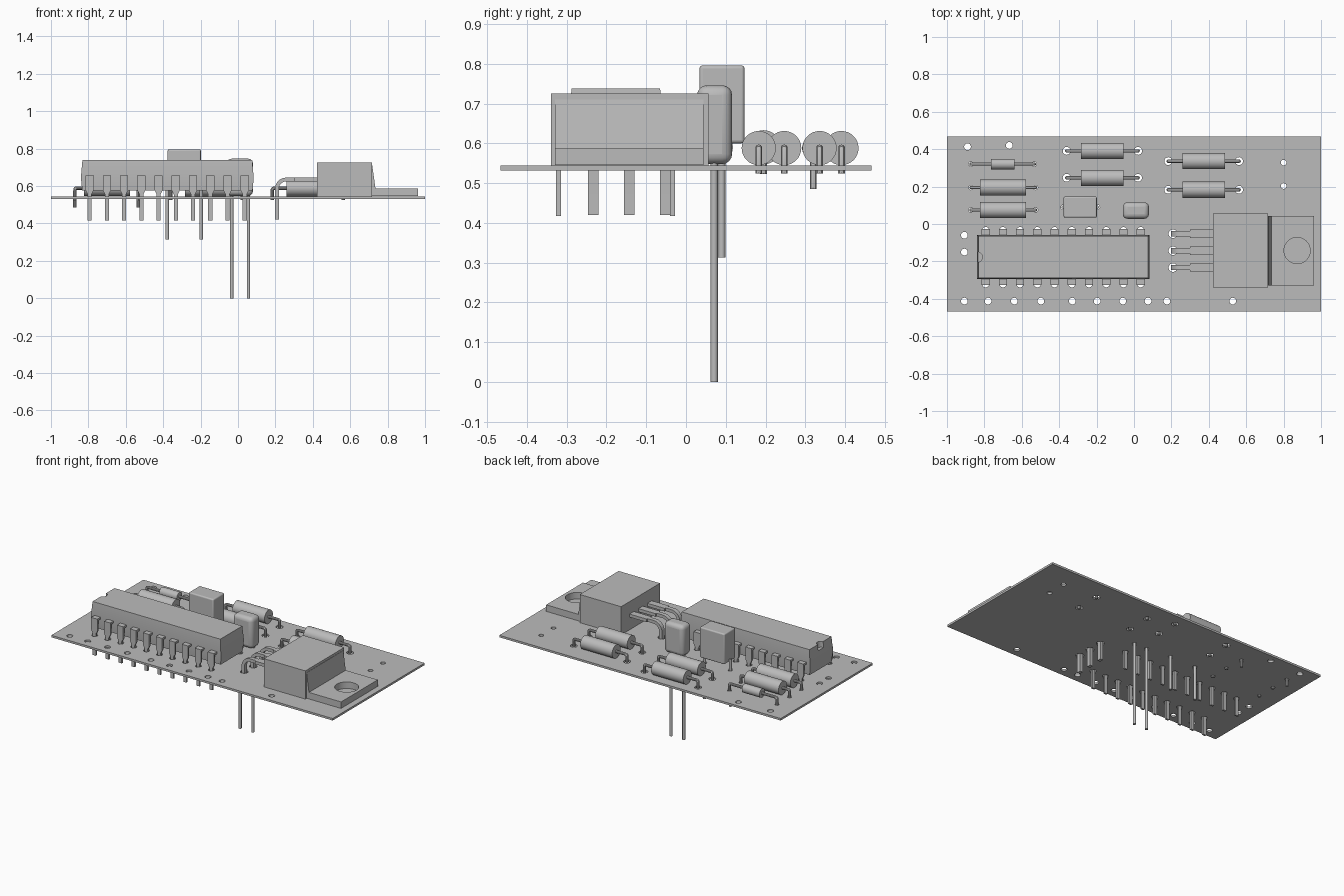
import bpy, bmesh, math
from mathutils import Matrix, Vector

cube = bpy.data.objects.get("Cube")
if cube:
    bpy.data.objects.remove(cube)

grey = bpy.data.materials.new("plain grey")
grey.use_nodes = True
GREY = (0.5, 0.5, 0.5, 1)
grey.diffuse_color = GREY
grey.node_tree.nodes["Principled BSDF"].inputs["Base Color"].default_value = GREY


def finish(name, bm):
    bmesh.ops.recalc_face_normals(bm, faces=bm.faces)
    mesh = bpy.data.meshes.new(name)
    bm.to_mesh(mesh)
    bm.free()
    mesh.materials.append(grey)
    ob = bpy.data.objects.new(name, mesh)
    bpy.context.collection.objects.link(ob)
    return ob


def select(ob):
    bpy.ops.object.select_all(action='DESELECT')
    ob.select_set(True)
    bpy.context.view_layer.objects.active = ob


def smooth(ob):
    select(ob)
    bpy.ops.object.shade_smooth_by_angle(angle=math.radians(35))
    return ob


def loft(name, sections):
    """Stack of rectangles: (z, x0, x1, y0, y1)."""
    bm = bmesh.new()
    rings = [[bm.verts.new(p) for p in ((a, c, z), (b, c, z), (b, d, z), (a, d, z))]
             for z, a, b, c, d in sections]
    bm.faces.new(rings[0])
    bm.faces.new(rings[-1])
    for lo, hi in zip(rings, rings[1:]):
        for i in range(4):
            j = (i + 1) % 4
            bm.faces.new((lo[i], lo[j], hi[j], hi[i]))
    return finish(name, bm)


def box(name, x0, x1, y0, y1, z0, z1):
    return loft(name, [(z0, x0, x1, y0, y1), (z1, x0, x1, y0, y1)])


def prism(name, profile, y0, y1):
    """Profile in x and z, pushed along y."""
    bm = bmesh.new()
    face = bm.faces.new([bm.verts.new((x, y0, z)) for x, z in profile])
    out = bmesh.ops.extrude_face_region(bm, geom=[face])["geom"]
    verts = [v for v in out if isinstance(v, bmesh.types.BMVert)]
    bmesh.ops.translate(bm, verts=verts, vec=(0, y1 - y0, 0))
    return finish(name, bm)


def rods(name, specs, along_x=False, sides=24):
    """Cylinders: (x, y, z, radius, length), joined in one mesh."""
    bm = bmesh.new()
    turn = Matrix.Rotation(math.pi / 2, 4, 'Y') if along_x else Matrix()
    for x, y, z, r, length in specs:
        bmesh.ops.create_cone(bm, cap_ends=True, segments=sides, radius1=r, radius2=r,
                              depth=length, matrix=Matrix.Translation((x, y, z)) @ turn)
    return finish(name, bm)


def cut(ob, cutter):
    mod = ob.modifiers.new("cut", 'BOOLEAN')
    mod.operation = 'DIFFERENCE'
    mod.solver = 'EXACT'
    mod.object = cutter
    select(ob)
    bpy.ops.object.modifier_apply(modifier=mod.name)
    bpy.data.objects.remove(cutter)
    return smooth(ob)


def rounded(ob, width):
    mod = ob.modifiers.new("round", 'BEVEL')
    mod.width = width
    mod.segments = 4
    return smooth(ob)


def wire(name, points, radius):
    curve = bpy.data.curves.new(name, 'CURVE')
    curve.dimensions = '3D'
    curve.bevel_depth = radius
    curve.bevel_resolution = 3
    curve.use_fill_caps = True
    spline = curve.splines.new('POLY')
    spline.points.add(len(points) - 1)
    for p, co in zip(spline.points, points):
        p.co = (*co, 1)
    curve.materials.append(grey)
    ob = bpy.data.objects.new(name, curve)
    bpy.context.collection.objects.link(ob)
    select(ob)
    bpy.ops.object.convert(target='MESH')
    return smooth(bpy.context.object)


BOARD_LOW, BOARD_TOP = 0.531, 0.544
holes = []  # x, y, radius

# Open drill holes
holes += [(x, -0.412, 0.018) for x in
          (-0.907, -0.78, -0.64, -0.498, -0.33, -0.197, -0.06, 0.075, 0.176, 0.528)]
holes += [(-0.89, 0.413, 0.018), (-0.667, 0.42, 0.018), (-0.907, -0.06, 0.018),
          (-0.907, -0.15, 0.018), (0.8, 0.328, 0.015), (0.8, 0.203, 0.015)]

# Long chip with notched end
chip = loft("chip_body", [(0.575, -0.833, 0.078, -0.287, -0.066),
                          (0.645, -0.84, 0.084, -0.294, -0.059),
                          (0.738, -0.832, 0.076, -0.288, -0.065)])
cut(chip, rods("notch_cutter", [(-0.837, -0.177, 0.74, 0.027, 0.08)]))

# Chip legs: flat shoulder, wide blade, narrow tip
for side in (-1, 1):
    y = -0.1775 + side * 0.1435
    for i in range(10):
        x = -0.793 + i * 0.0921
        half = [(0.022, 0.655), (0.022, 0.578), (0.011, 0.556), (0.011, 0.417)]
        outline = half + [(-a, z) for a, z in reversed(half)]
        prism("chip_leg", [(x + a, z) for a, z in outline], y - 0.006, y + 0.006)
        inner = y - side * 0.035
        box("chip_leg_shoulder", x - 0.022, x + 0.022, min(y, inner), max(y, inner),
            0.642, 0.655)
        holes.append((x, y, 0.018))

# Power regulator: block, sloped end, mounting tab with hole
box("regulator_block", 0.422, 0.716, -0.339, 0.056, BOARD_TOP, 0.725)
prism("regulator_slope", [(0.70, 0.586), (0.735, 0.586), (0.718, 0.71), (0.70, 0.71)],
      -0.329, 0.044)
tab = box("regulator_tab", 0.70, 0.963, -0.329, 0.044, 0.546, 0.588)
cut(tab, rods("tab_cutter", [(0.872, -0.142, 0.567, 0.07, 0.1)], sides=40))

# Regulator leads, bent down through the board
for y in (-0.233, -0.143, -0.052):
    box("regulator_lead_root", 0.30, 0.43, y - 0.022, y + 0.022, 0.625, 0.645)
    bend = [math.pi / 2 + math.pi / 2 * k / 8 for k in range(9)]
    cx, cz = 0.258, 0.585
    outer = [(cx + 0.06 * math.cos(a), cz + 0.06 * math.sin(a)) for a in bend]
    inner = [(cx + 0.04 * math.cos(a), cz + 0.04 * math.sin(a)) for a in reversed(bend)]
    strip = [(0.31, 0.645)] + outer + [(0.198, 0.42), (0.218, 0.42)] + inner + [(0.31, 0.625)]
    smooth(prism("regulator_lead", strip, y - 0.0135, y + 0.0135))
    holes.append((0.208, y, 0.023))


# Axial resistors
def resistor(y, x0, x1, lead0, lead1, radius, z, low, hole):
    smooth(rods("resistor_body", [((x0 + x1) / 2, y, z, radius, x1 - x0)], True, 32))
    c = 0.008
    wire("resistor_lead", [(lead0, y, low), (lead0, y, z - c), (lead0 + c * 0.3, y, z - c * 0.3),
                           (lead0 + c, y, z), (lead1 - c, y, z),
                           (lead1 - c * 0.3, y, z - c * 0.3), (lead1, y, z - c),
                           (lead1, y, low)], 0.009)
    holes.extend((x, y, hole) for x in (lead0, lead1))


resistor(0.32, -0.765, -0.64, -0.872, -0.533, 0.028, 0.588, 0.485, 0.012)
for y in (0.195, 0.075):
    resistor(y, -0.824, -0.578, -0.872, -0.526, 0.043, 0.59, 0.523, 0.012)
for y in (0.391, 0.247):
    resistor(y, -0.284, -0.056, -0.36, 0.022, 0.043, 0.588, 0.524, 0.021)
for y in (0.336, 0.183):
    resistor(y, 0.26, 0.487, 0.183, 0.562, 0.043, 0.588, 0.524, 0.021)

# Box capacitor on two leads
rounded(box("box_capacitor", -0.376, -0.199, 0.034, 0.147, 0.6, 0.796), 0.008)
for x in (-0.378, -0.196):
    smooth(rods("box_capacitor_lead", [(x, 0.09, 0.465, 0.009, 0.304)]))
    holes.append((x, 0.09, 0.013))

# Rounded capacitor on two long leads
rounded(box("rounded_capacitor", -0.06, 0.08, 0.028, 0.116, 0.548, 0.746), 0.025)
for x in (-0.034, 0.056):
    smooth(rods("rounded_capacitor_lead", [(x, 0.071, 0.28, 0.009, 0.56)]))
    holes.append((x, 0.071, 0.013))

# Circuit board, drilled
board = box("circuit_board", -1, 1, -0.467, 0.467, BOARD_LOW, BOARD_TOP)
cut(board, rods("drill_cutter", [(x, y, 0.5375, r, 0.1) for x, y, r in holes]))
